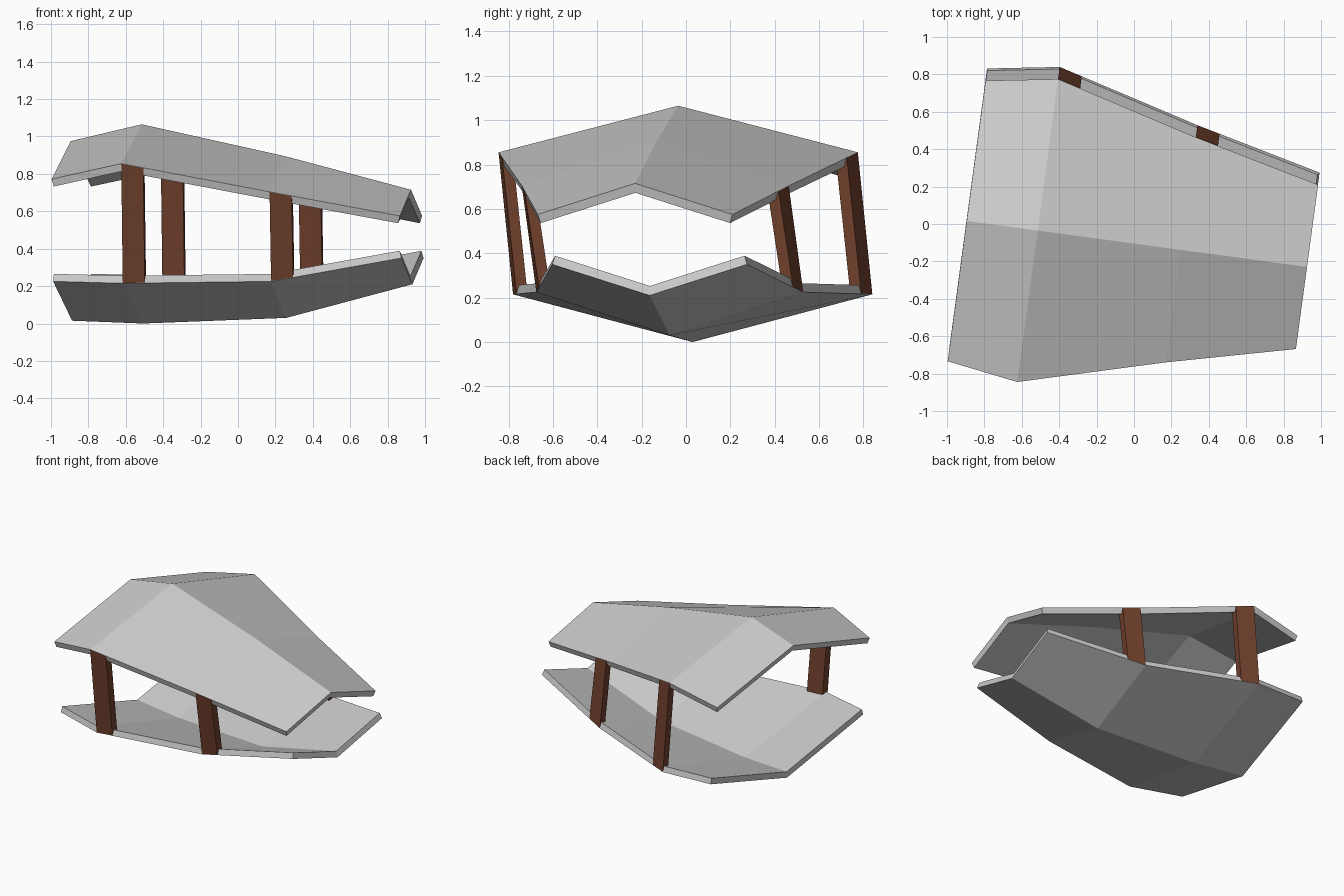
import bpy
from mathutils import Vector

if "Cube" in bpy.data.objects:
    bpy.data.objects.remove(bpy.data.objects["Cube"])

SLOPE = 0.135                      # plan skew of the centre ridge
CROSS = Vector((SLOPE, 1, 0)).normalized()
X = [-0.895, -0.515, 0.25, 0.925]  # stations along the ridge
HALF = [0.757, 0.817, 0.607, 0.443]


def station(i, side, ridge, edge, dx, y0):
    z = edge[i] if side else ridge[i]
    mid = Vector((X[i] + dx, y0 - SLOPE * (X[i] - X[1]), z))
    return mid + CROSS * HALF[i] * side


def make_mesh(name, verts, faces):
    me = bpy.data.meshes.new(name)
    me.from_pydata([tuple(v) for v in verts], [], faces)
    me.update()
    ob = bpy.data.objects.new(name, me)
    bpy.context.collection.objects.link(ob)
    return ob


def shell(name, spec, flip):
    verts = [station(i, s, *spec) for i in range(4) for s in (-1, 0, 1)]
    faces = []
    for i in range(3):
        for j in range(2):
            a = i * 3 + j
            f = (a, a + 3, a + 4, a + 1)
            faces.append(f[::-1] if flip else f)
    ob = make_mesh(name, verts, faces)
    mod = ob.modifiers.new("thickness", 'SOLIDIFY')
    mod.thickness = 0.042
    mod.offset = -1
    mod.use_even_offset = True


# Folded roof and hull: ridge heights, rim heights, x shift, y at peak
TOP = ([0.975, 1.065, 0.895, 0.715], [0.772, 0.855, 0.704, 0.575], 0.0, -0.035)
BOTTOM = ([0.015, 0.0, 0.03, 0.21], [0.225, 0.215, 0.225, 0.35], 0.008, 0.03)
shell("upper_shell", TOP, False)
shell("lower_shell", BOTTOM, True)

# Leaning plank posts along the rims
brown = bpy.data.materials.new("brown")
brown.diffuse_color = (0.16, 0.05, 0.025, 1)
brown.use_nodes = True
brown.node_tree.nodes["Principled BSDF"].inputs["Base Color"].default_value = brown.diffuse_color
for i, place in ((1, "left"), (2, "right")):
    for side, face in ((-1, "front"), (1, "back")):
        rings = []
        for spec, dz in ((BOTTOM, 0.002), (TOP, -0.002)):
            p = station(i, side, *spec)
            along = station(i + 1, side, *spec) - p
            q = p + along * (0.118 / abs(along.x))
            inward = CROSS * -side * 0.05
            up = Vector((0, 0, dz))
            rings += [v + up for v in (p, q, q + inward, p + inward)]
        faces = [(3, 2, 1, 0), (4, 5, 6, 7)]
        faces += [(k, (k + 1) % 4, (k + 1) % 4 + 4, k + 4) for k in range(4)]
        if side > 0:
            faces = [f[::-1] for f in faces]
        post = make_mesh(f"{face}_{place}_post", rings, faces)
        post.data.materials.append(brown)
